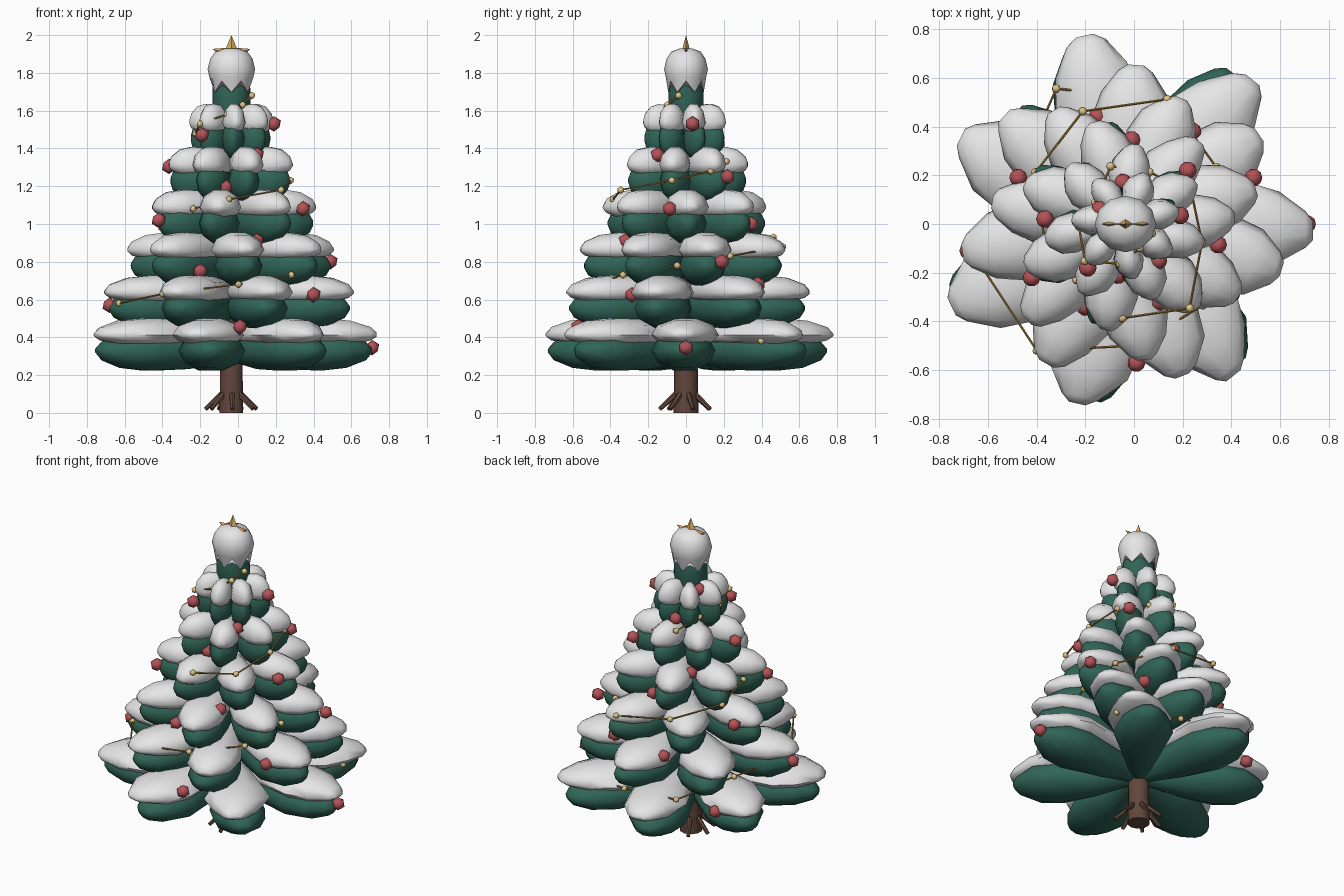
import bpy, bmesh, math, random
from mathutils import Vector, Matrix

if "Cube" in bpy.data.objects:
    bpy.data.objects.remove(bpy.data.objects["Cube"])

random.seed(4)
CX = -0.035          # trunk axis
TIERS, LOBES = 6, 7
TURN = 0.6           # each tier is turned by this much


def material(name, r, g, b):
    m = bpy.data.materials.new(name)
    m.use_nodes = True
    m.diffuse_color = (r, g, b, 1)
    node = m.node_tree.nodes["Principled BSDF"]
    node.inputs["Base Color"].default_value = (r, g, b, 1)
    node.inputs["Roughness"].default_value = 0.8
    return m


GREEN = material("pine green", 0.03, 0.13, 0.095)
SNOW = material("snow white", 0.8, 0.8, 0.81)
RED = material("bauble red", 0.46, 0.085, 0.095)
GOLD = material("star gold", 0.72, 0.42, 0.11)
PALE = material("bead gold", 0.74, 0.56, 0.23)
WIRE = material("wire bronze", 0.4, 0.23, 0.05)
BROWN = material("bark brown", 0.12, 0.062, 0.045)


def finish(bm, name, mat, angle=None):
    bmesh.ops.recalc_face_normals(bm, faces=bm.faces)
    mesh = bpy.data.meshes.new(name)
    bm.to_mesh(mesh)
    bm.free()
    mesh.materials.append(mat)
    ob = bpy.data.objects.new(name, mesh)
    bpy.context.collection.objects.link(ob)
    if angle:
        bpy.ops.object.select_all(action='DESELECT')
        ob.select_set(True)
        bpy.context.view_layer.objects.active = ob
        bpy.ops.object.shade_smooth_by_angle(angle=math.radians(angle))


def skin(bm, rings):
    """Join rings of points into a closed tube."""
    loops = [[bm.verts.new(p) for p in ring] for ring in rings]
    n = len(loops[0])
    for a, b in zip(loops, loops[1:]):
        for i in range(n):
            j = (i + 1) % n
            bm.faces.new((a[i], a[j], b[j], b[i]))
    bm.faces.new(loops[0])
    bm.faces.new(loops[-1])


def rod(bm, a, b, r1, r2, sides):
    a, b = Vector(a), Vector(b)
    d = b - a
    rot = d.to_track_quat('Z', 'Y').to_matrix().to_4x4()
    bmesh.ops.create_cone(bm, cap_ends=True, segments=sides, radius1=r1, radius2=r2,
                          depth=d.length, matrix=Matrix.Translation((a + b) / 2) @ rot)


def ball(bm, p, r):
    bmesh.ops.create_icosphere(bm, subdivisions=1, radius=r, matrix=Matrix.Translation(p))


def reach_of(tier):
    return 0.785 - 0.112 * tier


# Bough outline: distance along, half width, half height
OUTLINE = [(0.03, 0.3, 0.55), (0.36, 0.7, 0.92), (0.64, 1.0, 1.0),
           (0.82, 0.82, 0.86), (0.96, 0.42, 0.48), (1.0, 0.2, 0.15)]


def bough(bm, angle, length, width, z, up, down, sides=10):
    turn = Matrix.Translation((CX, 0, z)) @ Matrix.Rotation(angle, 4, 'Z')
    skew = random.uniform(-0.25, 0.25)
    rings = []
    for t, w, h in OUTLINE:
        w *= random.uniform(0.92, 1.06)
        ring = []
        for k in range(sides):
            a = math.tau * k / sides
            y = width * (w * math.cos(a) + skew * t ** 4)
            s = math.sin(a)
            ring.append(turn @ Vector((length * t, y, h * s * (up if s > 0 else down))))
        rings.append(ring)
    skin(bm, rings)


# Tiers of green boughs with snow resting on them
for i in range(TIERS):
    reach = reach_of(i)
    wide = 0.21 * reach + 0.014
    z = 0.225 * i
    green, snow = bmesh.new(), bmesh.new()
    for k in range(LOBES):
        a = TURN * i + math.tau * k / LOBES
        r = reach * random.uniform(0.97, 1.01)
        bough(green, a + random.uniform(-0.03, 0.03), r * 0.965, wide * 0.97, z + 0.33, 0.1, 0.112)
        bough(snow, a, r, wide * 1.06, z + 0.412, 0.093 + 0.002 * i, 0.062)
    finish(green, f"boughs_{i + 1}", GREEN, 60)
    finish(snow, f"bough_snow_{i + 1}", SNOW, 65)


def lathe(name, mat, profile, jag, sides=12):
    bm = bmesh.new()
    rings = []
    for n, (r, z) in enumerate(profile):
        ring = []
        for k in range(sides):
            a = math.tau * k / sides
            dz = jag * (-1) ** k if n == 0 else 0
            ring.append((CX + r * math.cos(a), 0.92 * r * math.sin(a), z + dz))
        rings.append(ring)
    skin(bm, rings)
    finish(bm, name, mat, 50)


# Treetop and its snow cap
lathe("treetop", GREEN, [(0.085, 1.54), (0.1, 1.63), (0.1, 1.72), (0.08, 1.8)], 0.015)
lathe("snow_cap", SNOW, [(0.102, 1.728), (0.116, 1.775), (0.126, 1.82), (0.112, 1.875),
                         (0.085, 1.912), (0.035, 1.93)], 0.03)

# Trunk and roots
bm = bmesh.new()
rod(bm, (CX, 0, 0), (CX, 0, 1.6), 0.066, 0.04, 10)
finish(bm, "trunk", BROWN, 40)
bm = bmesh.new()
for k in range(7):
    a = math.tau * (k + 0.3) / 7
    c, s = math.cos(a), math.sin(a)
    rod(bm, (CX + 0.04 * c, 0.04 * s, 0.11), (CX + 0.14 * c, 0.14 * s, 0.02), 0.017, 0.011, 6)
finish(bm, "roots", BROWN)

# Five-pointed star
bm = bmesh.new()
rim = []
for k in range(10):
    a = math.pi / 2 + math.tau * k / 10
    r = 0.048 if k % 2 else 0.106
    rim.append(bm.verts.new((CX + r * math.cos(a), 0, 1.894 + r * math.sin(a))))
for side in (-1, 1):
    hub = bm.verts.new((CX, side * 0.028, 1.894))
    for k in range(10):
        bm.faces.new((hub, rim[k], rim[(k + 1) % 10]))
finish(bm, "star", GOLD)

# Baubles
SPOTS = [(.71, 0, .345), (.01, -.57, .455), (.4, -.285, .625), (.49, .19, .8),
         (.1, -.32, .91), (.345, -.085, 1.08), (.22, .22, 1.25), (.1, -.15, 1.365),
         (.19, .035, 1.53), (-.19, -.18, 1.47), (-.14, .06, 1.59), (-.365, .02, 1.305),
         (-.42, -.22, 1.02), (-.68, -.11, .57), (-.065, -.21, 1.195), (-.2, -.34, .75),
         (.24, .38, .68), (-.475, .19, .86), (-.15, .44, .67), (-.045, .17, 1.42),
         (-.5, .42, .4), (-.01, .345, 1.0), (-.19, .22, 1.13)]
bm = bmesh.new()
for p in SPOTS:
    ball(bm, p, 0.041)
finish(bm, "baubles", RED, 60)

# Spiral garland dipping in between the boughs
beads, wire = bmesh.new(), bmesh.new()
last = None
for k in range(27):
    a = math.radians(38.5 + 39.3 * k)
    z = 0.38 + 0.05 * k
    tier = min(round((z - 0.4) / 0.225), TIERS - 1)
    r = reach_of(tier) * (0.82 + 0.15 * math.cos(LOBES * (a - TURN * tier)))
    r = min(r, 0.64)
    if z > 1.5:
        r = max(0.115, 0.225 - 1.2 * (z - 1.53))
    p = Vector((CX + r * math.cos(a), r * math.sin(a), z))
    ball(beads, p, 0.02)
    if last:
        rod(wire, last, p, 0.005, 0.005, 5)
    last = p
finish(beads, "garland_beads", PALE, 60)
finish(wire, "garland_wire", WIRE)
